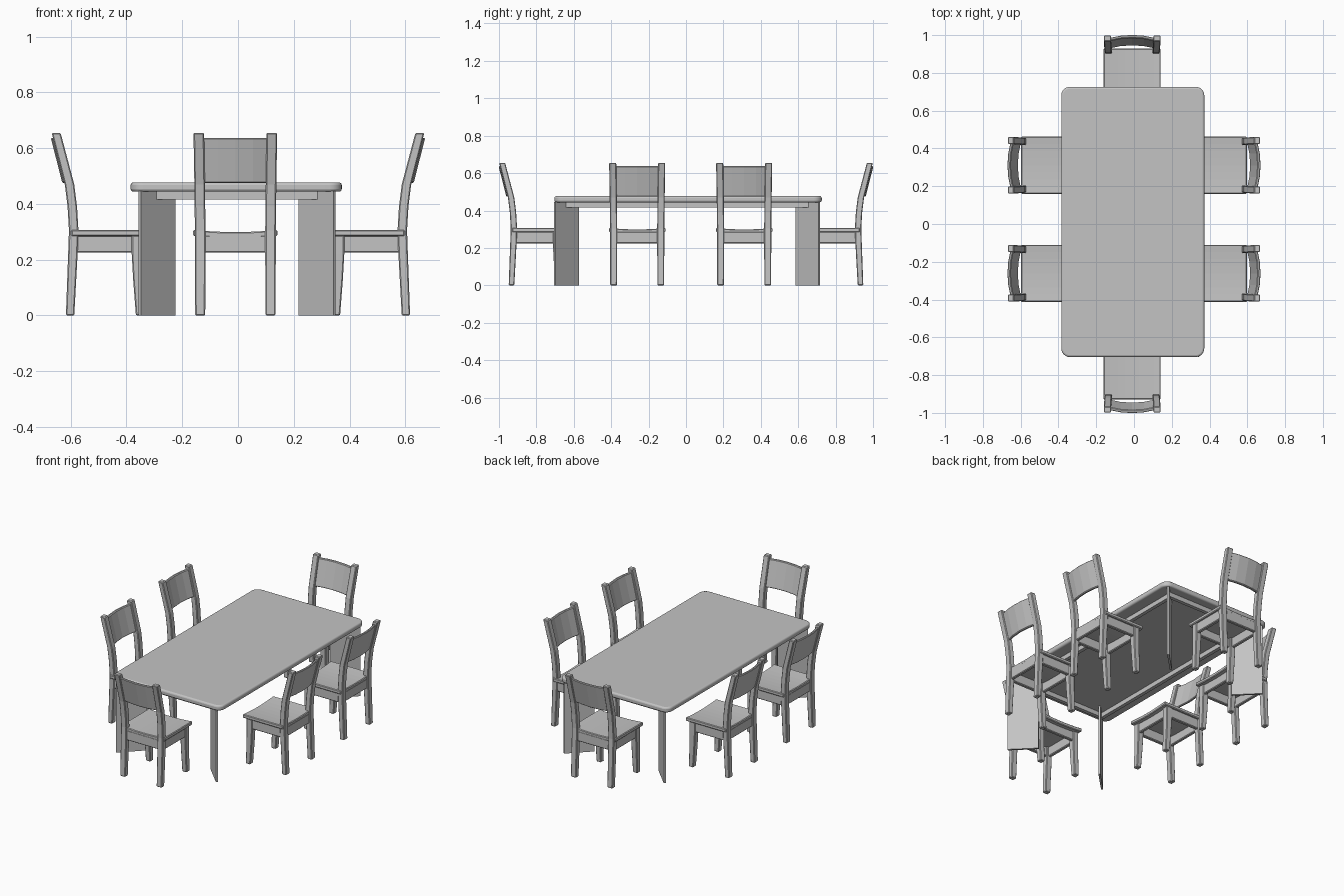
import bpy, bmesh, math
from mathutils import Matrix, Vector

cube = bpy.data.objects.get("Cube")
if cube:
    bpy.data.objects.remove(cube, do_unlink=True)

GREY = (0.55, 0.55, 0.55, 1)
mat = bpy.data.materials.new("plain grey")
mat.use_nodes = True
mat.diffuse_color = GREY
mat.node_tree.nodes["Principled BSDF"].inputs["Base Color"].default_value = GREY


def mesh_from(bm, name):
    bmesh.ops.recalc_face_normals(bm, faces=bm.faces)
    me = bpy.data.meshes.new(name)
    bm.to_mesh(me)
    bm.free()
    me.materials.append(mat)
    return me


def loft(name, rings):
    """Bridge equal rings of points and cap both ends."""
    bm = bmesh.new()
    rows = [[bm.verts.new(p) for p in ring] for ring in rings]
    n = len(rows[0])
    for a, b in zip(rows, rows[1:]):
        for i in range(n):
            j = (i + 1) % n
            bm.faces.new((a[i], a[j], b[j], b[i]))
    bm.faces.new(rows[0])
    bm.faces.new(rows[-1])
    return mesh_from(bm, name)


def box(name, x0, x1, y0, y1, z0, z1):
    return loft(name, [[(x0, y0, z), (x1, y0, z), (x1, y1, z), (x0, y1, z)] for z in (z0, z1)])


def post(name, path):
    """Upright bar; path holds x, y, z, half width, half depth."""
    return loft(name, [[(x - w, y - d, z), (x + w, y - d, z), (x + w, y + d, z), (x - w, y + d, z)]
                       for x, y, z, w, d in path])


def place(me, name, matrix=Matrix(), bevel=0.0, segments=1, smooth=False):
    ob = bpy.data.objects.new(name, me)
    bpy.context.collection.objects.link(ob)
    ob.matrix_world = matrix
    if bevel:
        mod = ob.modifiers.new("soft edges", "BEVEL")
        mod.width = bevel
        mod.segments = segments
        mod.limit_method = "ANGLE"
        mod.angle_limit = math.radians(40)
    if smooth:
        bpy.ops.object.select_all(action="DESELECT")
        ob.select_set(True)
        bpy.context.view_layer.objects.active = ob
        bpy.ops.object.shade_smooth_by_angle(angle=math.radians(50))
    return ob


# Chair parts: faces +y, rear feet on y = 0
parts = {}
for side, s in (("right", -1), ("left", 1)):
    parts["rear_post_" + side] = post("rear_post", [
        (s * 0.126, 0, 0, 0.018, 0.015),
        (s * 0.126, 0.010, 0.22, 0.019, 0.017),
        (s * 0.126, 0.013, 0.305, 0.019, 0.017),
        (s * 0.127, 0.008, 0.39, 0.019, 0.017),
        (s * 0.128, -0.002, 0.47, 0.019, 0.017),
        (s * 0.131, -0.050, 0.655, 0.019, 0.016)])
    parts["front_leg_" + side] = post("front_leg", [
        (s * 0.126, 0.252, 0, 0.016, 0.016),
        (s * 0.126, 0.244, 0.13, 0.018, 0.018),
        (s * 0.126, 0.241, 0.22, 0.019, 0.020),
        (s * 0.126, 0.241, 0.287, 0.019, 0.020)])
    xs = sorted((s * 0.118, s * 0.140))
    parts["side_rail_" + side] = box("side_rail", *xs, 0.015, 0.245, 0.225, 0.287)
parts["front_rail"] = box("front_rail", -0.12, 0.12, 0.235, 0.256, 0.225, 0.287)
parts["rear_rail"] = box("rear_rail", -0.12, 0.12, 0.003, 0.024, 0.225, 0.287)

# Scooped seat and bowed back panel, both built across the width
steps = [i / 4 for i in range(-4, 5)]
seat_rings, panel_rings = [], []
for t in steps:
    dip = 0.008 * (1 - t * t)
    x = 0.151 * t
    seat_rings.append([(x, 0.004, 0.285 - dip), (x, 0.282, 0.285 - dip),
                       (x, 0.282, 0.307 - dip), (x, 0.004, 0.307 - dip)])
for t in steps[::2] + [0.5, 1.0][2:]:
    bow = 0.017 * (1 - t * t)
    x = 0.125 * t
    panel_rings.append([(x, y - bow + d, z) for y, z, d in (
        (-0.003, 0.475, -0.008), (-0.003, 0.475, 0.008),
        (-0.044, 0.637, 0.008), (-0.044, 0.637, -0.008))])
parts["seat"] = loft("seat", seat_rings)
parts["back_panel"] = loft("back_panel", panel_rings)

# Six chairs around the table
chairs = [("front", -0.0095, -0.933, 0), ("back", -0.0095, 0.933, 180)]
for row, y in (("front", -0.261), ("back", 0.311)):
    chairs.append(("left_" + row, 0.602, y, 90))
    chairs.append(("right_" + row, -0.602, y, -90))
for label, x, y, turn in chairs:
    m = Matrix.Translation((x, y, 0)) @ Matrix.Rotation(math.radians(turn), 4, "Z")
    for part, me in parts.items():
        place(me, f"chair_{label}_{part}", m, 0.004)

# Table top with round corners
cx, cy = -0.0065, 0.011
bm = bmesh.new()
bmesh.ops.create_cube(bm, size=1)
bmesh.ops.scale(bm, vec=(0.757, 1.43, 0.033), verts=bm.verts)
bmesh.ops.translate(bm, vec=(cx, cy, 0.4605), verts=bm.verts)
uprights = [e for e in bm.edges if abs(e.verts[0].co.z - e.verts[1].co.z) > 0.01]
bmesh.ops.bevel(bm, geom=uprights, offset=0.045, segments=6, profile=0.5, affect="EDGES")
place(mesh_from(bm, "table_top"), "table_top", bevel=0.01, segments=3, smooth=True)

# Rail frame under the top
hx, hy, t = 0.302, 0.66, 0.022
for s, side in ((-1, "right"), (1, "left")):
    a, b = sorted((s * hx, s * (hx - t)))
    place(box("table_rail", cx + a, cx + b, cy - hy, cy + hy, 0.416, 0.446), "table_rail_" + side)
for s, side in ((-1, "front"), (1, "back")):
    a, b = sorted((s * hy, s * (hy - t)))
    place(box("table_rail", cx - hx + t, cx + hx - t, cy + a, cy + b, 0.416, 0.446), "table_rail_" + side)

# Thin plate legs set diagonally at the corners
plate = box("table_leg", -0.088, 0.088, -0.006, 0.006, 0, 0.446)
for sx, lr in ((-1, "right"), (1, "left")):
    for sy, fb in ((-1, "front"), (1, "back")):
        m = Matrix.Translation((cx + 0.003 + sx * 0.287, cy - 0.005 + sy * 0.645, 0)) \
            @ Matrix.Rotation(math.radians(45 * sx * sy), 4, "Z")
        place(plate, f"table_leg_{fb}_{lr}", m)
